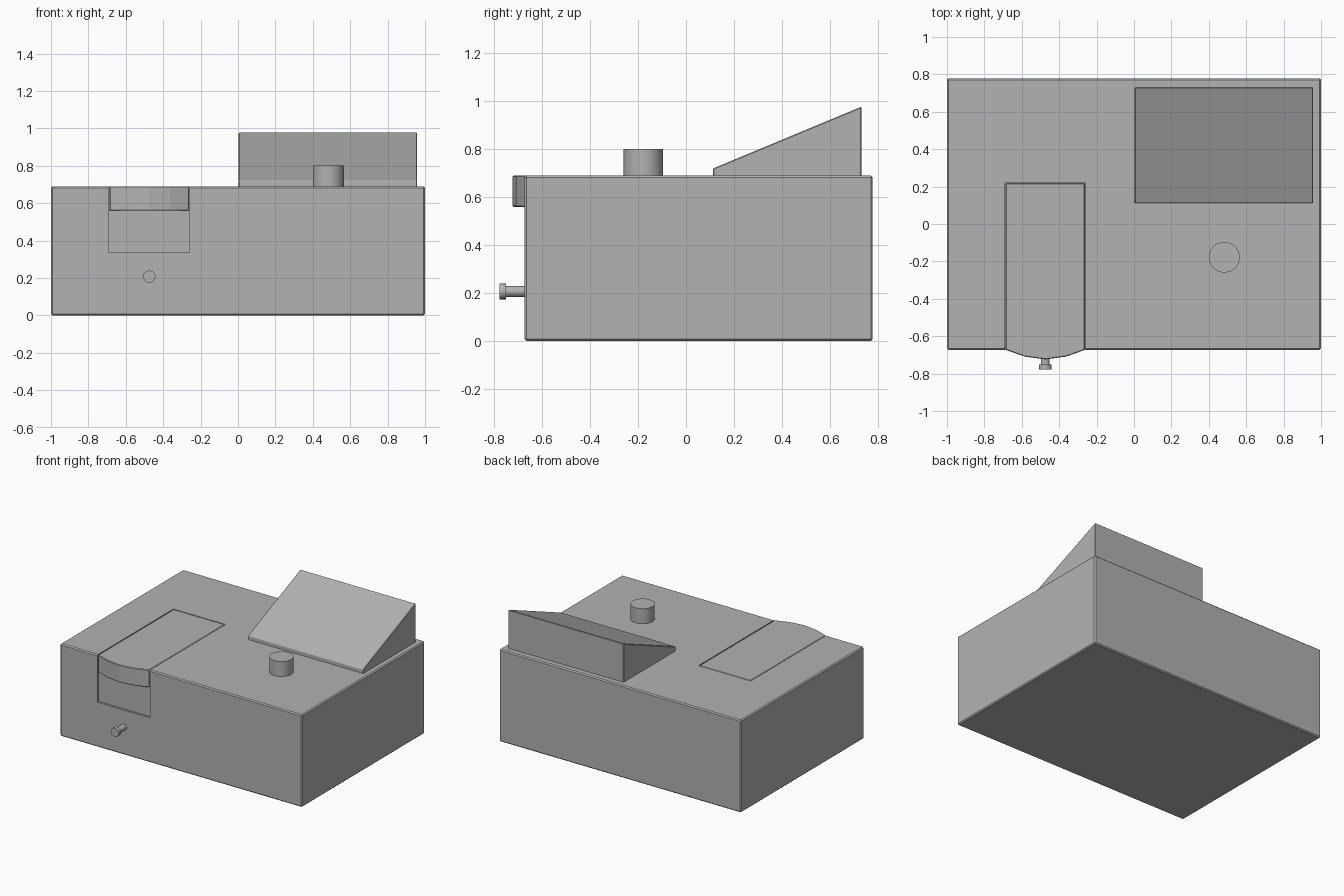
import bpy, bmesh, math
from mathutils import Vector

if "Cube" in bpy.data.objects:
    bpy.data.objects.remove(bpy.data.objects["Cube"])

# Darker grey shared by all parts
GREY = bpy.data.materials.new("dark_grey")
GREY.diffuse_color = (0.446, 0.446, 0.446, 1)
GREY.use_nodes = True
GREY.node_tree.nodes["Principled BSDF"].inputs["Base Color"].default_value = GREY.diffuse_color


def finish(name, bm):
    bmesh.ops.recalc_face_normals(bm, faces=bm.faces)
    mesh = bpy.data.meshes.new(name)
    bm.to_mesh(mesh)
    bm.free()
    mesh.materials.append(GREY)
    obj = bpy.data.objects.new(name, mesh)
    bpy.context.collection.objects.link(obj)
    return obj


def prism(name, pts, direction):
    """Extrude a closed outline of 3D points along a direction."""
    bm = bmesh.new()
    face = bm.faces.new([bm.verts.new(p) for p in pts])
    out = bmesh.ops.extrude_face_region(bm, geom=[face])
    moved = [v for v in out["geom"] if isinstance(v, bmesh.types.BMVert)]
    bmesh.ops.translate(bm, verts=moved, vec=Vector(direction))
    return finish(name, bm)


def box(name, x0, x1, y0, y1, z0, z1):
    outline = [(x0, y0, z0), (x1, y0, z0), (x1, y1, z0), (x0, y1, z0)]
    return prism(name, outline, (0, 0, z1 - z0))


def bevel(obj, width):
    mod = obj.modifiers.new("edge_bevel", 'BEVEL')
    mod.width = width
    mod.segments = 1


def cut(obj, cutter):
    cutter.hide_render = True
    cutter.hide_set(True)
    mod = obj.modifiers.new("cut", 'BOOLEAN')
    mod.operation = 'DIFFERENCE'
    mod.solver = 'EXACT'
    mod.object = cutter


def lathe(name, profile, sides, location, rotation=(0, 0, 0)):
    """Solid of revolution about local z from (radius, height) pairs."""
    bm = bmesh.new()
    rings = [[bm.verts.new((r * math.cos(2 * math.pi * i / sides),
                            r * math.sin(2 * math.pi * i / sides), z))
              for i in range(sides)] for r, z in profile]
    for a, b in zip(rings, rings[1:]):
        for i in range(sides):
            j = (i + 1) % sides
            bm.faces.new((a[i], a[j], b[j], b[i]))
    bm.faces.new(rings[0][::-1])
    bm.faces.new(rings[-1])
    obj = finish(name, bm)
    obj.location, obj.rotation_euler = location, rotation
    bpy.ops.object.select_all(action='DESELECT')
    obj.select_set(True)
    bpy.context.view_layer.objects.active = obj
    bpy.ops.object.shade_smooth_by_angle(angle=math.radians(40))
    return obj


TOP, FRONT = 0.69, -0.673
LID_L, LID_R, LID_BACK = -0.69, -0.258, 0.222

# Main case with softened edges
body = box("case_body", -1, 1, FRONT, 0.779, 0, TOP)
bevel(body, 0.008)

# Slot for the lid and the shallow recess below it on the front
cut(body, box("lid_slot_cutter", LID_L, LID_R, -0.9, LID_BACK, 0.563, 0.9))
cut(body, box("front_recess_cutter", LID_L, LID_R, -0.9, FRONT + 0.014, 0.335, 0.7))

# Lid with a faceted bulging front lip
gap = 0.004
l, r, b = LID_L + gap, LID_R - gap, LID_BACK - gap
mid = (l + r) / 2
outline = [(l, b), (l, FRONT), (mid - 0.11, -0.709), (mid, -0.724),
           (mid + 0.11, -0.709), (r, FRONT), (r, b)]
lid = prism("lid", [(x, y, 0.56) for x, y in outline], (0, 0, TOP - 0.56))
bevel(lid, 0.004)

# Sloped wedge panel
slope = [(0.112, TOP - 0.005), (0.732, TOP - 0.005), (0.732, 0.978), (0.112, 0.72)]
wedge = prism("sloped_panel", [(0.004, y, z) for y, z in slope], (0.954, 0, 0))
bevel(wedge, 0.004)

# Round knob on the top
lathe("top_knob", [(0.083, -0.005), (0.083, 0.112)], 16, (0.483, -0.178, TOP))

# Small front peg with a wider head
lathe("front_peg", [(0.023, -0.02), (0.023, 0.078), (0.033, 0.078), (0.033, 0.106)],
      16, (-0.474, FRONT, 0.207), (math.pi / 2, 0, 0))
